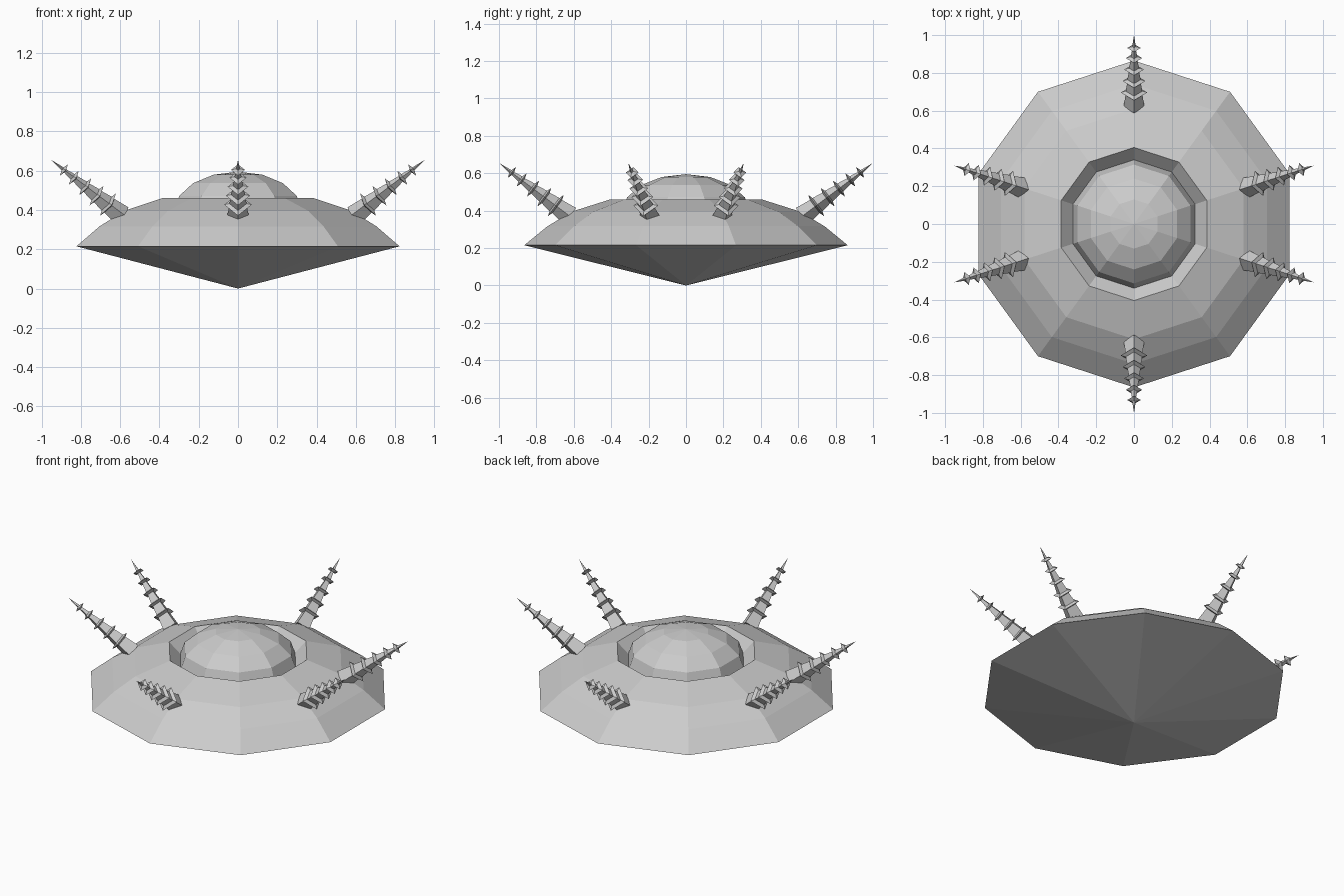
import bpy, bmesh, math
from mathutils import Matrix, Vector

cube = bpy.data.objects.get("Cube")
if cube:
    bpy.data.objects.remove(cube, do_unlink=True)

GREY = (0.6, 0.6, 0.6, 1)
metal = bpy.data.materials.new("grey_metal")
metal.use_nodes = True
metal.diffuse_color = GREY
metal.node_tree.nodes["Principled BSDF"].inputs["Base Color"].default_value = GREY


def lathe(name, profile, sides, start=0.0, matrix=Matrix()):
    """Turn a (radius, height) profile into a flat-faced solid."""
    bm = bmesh.new()
    rings = []
    for r, z in profile:
        count = sides if r > 0 else 1
        rings.append([bm.verts.new((r * math.cos(start + math.tau * i / sides),
                                    r * math.sin(start + math.tau * i / sides), z))
                      for i in range(count)])
    for a, b in zip(rings, rings[1:]):
        for i in range(sides):
            j = i + 1
            quad = [a[i % len(a)], a[j % len(a)], b[j % len(b)], b[i % len(b)]]
            bm.faces.new(list(dict.fromkeys(quad)))
    bmesh.ops.recalc_face_normals(bm, faces=bm.faces)
    mesh = bpy.data.meshes.new(name)
    bm.to_mesh(mesh)
    bm.free()
    mesh.materials.append(metal)
    obj = bpy.data.objects.new(name, mesh)
    obj.matrix_world = matrix
    bpy.context.collection.objects.link(obj)
    return obj


# Ten-sided saucer: pointed underside, curved top, sunken dome seat
hull = [(0, 0), (0.865, 0.215), (0.74, 0.317), (0.61, 0.395),
        (0.405, 0.46), (0.34, 0.395), (0, 0.395)]
lathe("saucer_hull", hull, 10, math.pi / 2)

# Squashed half-sphere dome
DOME_R, DOME_H, DOME_Z = 0.34, 0.2, 0.395
dome = [(DOME_R * math.cos(k * math.pi / 8), DOME_Z + DOME_H * math.sin(k * math.pi / 8))
        for k in range(4)] + [(0, DOME_Z + DOME_H)]
lathe("dome", dome, 10, math.pi / 2)

# Square tapering spikes with thin pointed collars
BASE, TIP = Vector((0.62, 0, 0.37)), Vector((1, 0, 0.655))
length = (TIP - BASE).length
BASE_R, HALF = 0.055, 0.009
spike = [(0, 0), (BASE_R, 0)]
for t in (0.2, 0.36, 0.52, 0.68, 0.82):
    h = t * length
    core = BASE_R * (1 - t)
    spike += [(core, h - HALF), (core + 0.026, h), (core, h + HALF)]
spike.append((0, length))

tilt = math.atan2(TIP.x - BASE.x, TIP.z - BASE.z)
pose = Matrix.Translation(BASE) @ Matrix.Rotation(tilt, 4, "Y")
for number, degrees in enumerate((18, 90, 162, 198, 270, 342), 1):
    turn = Matrix.Rotation(math.radians(degrees), 4, "Z")
    lathe(f"spike_{number}", spike, 4, 0, turn @ pose)
